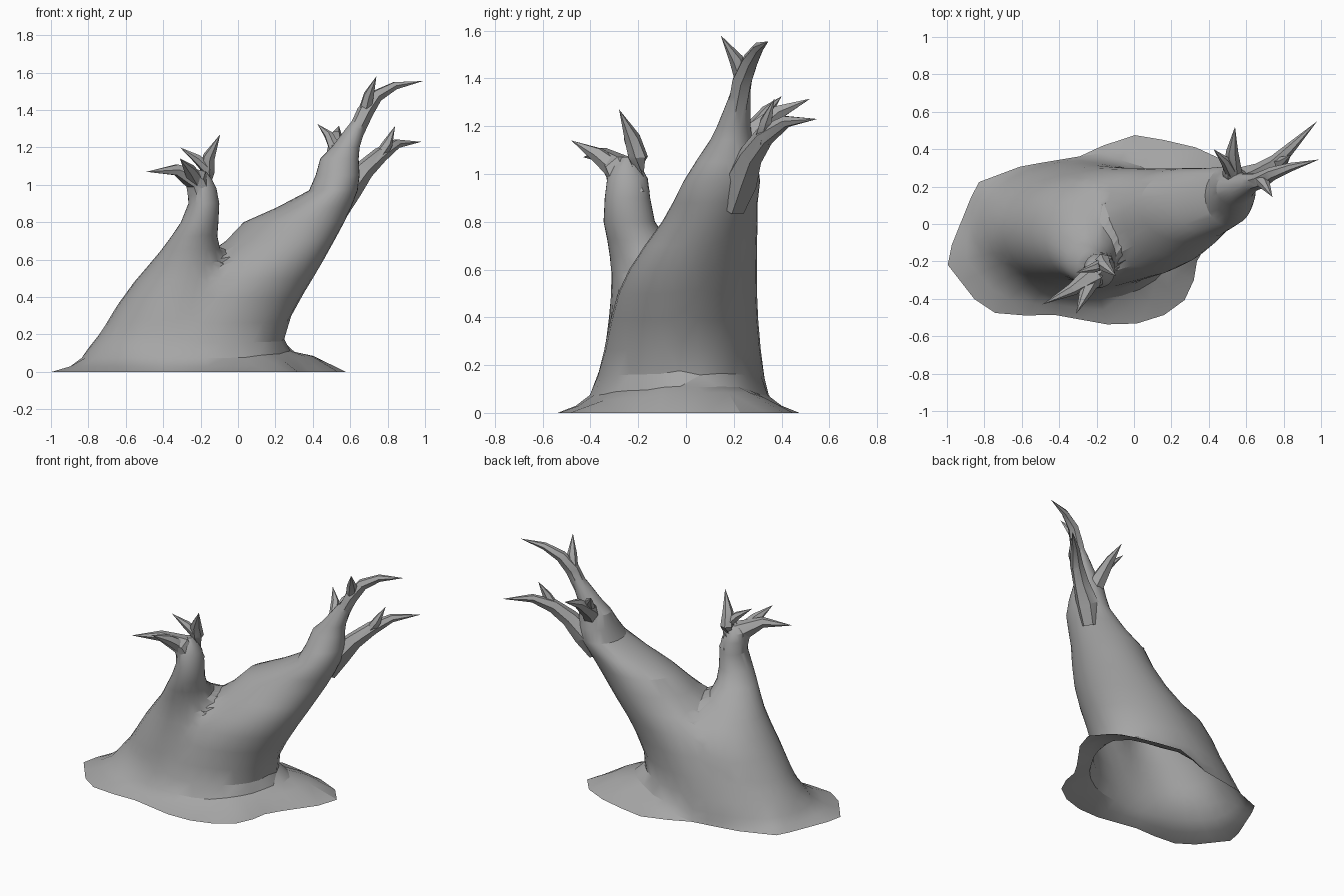
import bpy, bmesh, math
from mathutils import Vector

if "Cube" in bpy.data.objects:
    bpy.data.objects.remove(bpy.data.objects["Cube"])

SIDES = 32


def make_object(name, rings, tip=None):
    """Closed loft through rings of points, optionally ending in a sharp tip."""
    bm = bmesh.new()
    loops = [[bm.verts.new(p) for p in ring] for ring in rings]
    n = len(loops[0])
    for a, b in zip(loops, loops[1:]):
        for i in range(n):
            j = (i + 1) % n
            bm.faces.new((a[i], a[j], b[j], b[i]))
    bm.faces.new(loops[0][::-1])
    if tip is None:
        bm.faces.new(loops[-1])
    else:
        t = bm.verts.new(tip)
        for i in range(n):
            bm.faces.new((loops[-1][i], loops[-1][(i + 1) % n], t))
    bmesh.ops.recalc_face_normals(bm, faces=bm.faces)
    me = bpy.data.meshes.new(name)
    bm.to_mesh(me)
    bm.free()
    ob = bpy.data.objects.new(name, me)
    bpy.context.collection.objects.link(ob)
    return ob


def section(z, x0, x1, y0, y1):
    """Horizontal oval cross-section filling the given bounds."""
    return [Vector(((x0 + x1) / 2 + (x1 - x0) / 2 * math.cos(2 * math.pi * i / SIDES),
                    (y0 + y1) / 2 + (y1 - y0) / 2 * math.sin(2 * math.pi * i / SIDES), z))
            for i in range(SIDES)]


def twig(name, *path):
    """Tapering six-sided branch; points are x, y, z, radius, last is the tip."""
    pts = [Vector(p[:3]) for p in path]
    rings = []
    for k in range(len(pts) - 1):
        d = pts[k + 1] - pts[max(k - 1, 0)]
        q = d.to_track_quat('Z', 'Y')
        r = path[k][3]
        rings.append([pts[k] + q @ Vector((r * math.cos(i * math.pi / 3),
                                           r * math.sin(i * math.pi / 3), 0)) for i in range(6)])
    return make_object(name, rings, pts[-1])


def join(target, part):
    """Merge a part into the target as one skin."""
    mod = target.modifiers.new("join", 'BOOLEAN')
    mod.operation = 'UNION'
    mod.solver = 'EXACT'
    mod.object = part
    bpy.context.view_layer.objects.active = target
    bpy.ops.object.modifier_apply(modifier=mod.name)
    bpy.data.objects.remove(part)


# Irregular root skirt outline, seen from above
OUTLINE = [(0.58, 0.24), (0.5, 0.33), (0.37, 0.4), (0.05, 0.475), (-0.08, 0.475), (-0.24, 0.37),
           (-0.6, 0.31), (-0.84, 0.22), (-1.01, -0.2), (-0.8, -0.47), (-0.6, -0.49),
           (-0.43, -0.485), (-0.07, -0.55), (0.12, -0.51), (0.26, -0.43), (0.32, -0.3),
           (0.34, -0.18), (0.41, -0.08), (0.54, 0.1)]
CENTRE = Vector((-0.28, -0.02, 0))


def outline_at(d):
    """Where a ray from the centre crosses the outline."""
    for a, b in zip(OUTLINE, OUTLINE[1:] + OUTLINE[:1]):
        a, b = Vector(a) - CENTRE.xy, Vector(b) - CENTRE.xy
        e = b - a
        den = d.x * e.y - d.y * e.x
        if abs(den) < 1e-9:
            continue
        s = (a.x * e.y - a.y * e.x) / den
        u = (a.x * d.y - a.y * d.x) / den
        if s > 0 and -1e-6 <= u <= 1 + 1e-6:
            return CENTRE + Vector((d.x * s, d.y * s, 0))


# Root skirt, body and leaning right trunk
foot = section(0.14, -0.81, 0.23, -0.375, 0.335)
skirt = [outline_at((p - CENTRE).xy) for p in foot]
middle, inner = [], []
for a, b in zip(skirt, foot):
    lift = 0.055 * min(1, max(0, (a.x - 0.15) / 0.3))
    for ring, f, z in ((middle, 0.45, 0.03), (inner, 0.8, 0.075)):
        m = a.lerp(b, f)
        m.z = z + lift * (1 if f < 0.5 else 0.6)
        ring.append(m)
trunk_levels = [
    (0.25, -0.68, 0.255, -0.345, 0.315), (0.4, -0.56, 0.345, -0.32, 0.305),
    (0.5, -0.42, 0.405, -0.30, 0.30), (0.6, -0.18, 0.465, -0.25, 0.30),
    (0.7, -0.055, 0.52, -0.18, 0.30), (0.8, 0.03, 0.568, -0.10, 0.30),
    (0.88, 0.21, 0.605, -0.055, 0.30), (0.97, 0.38, 0.64, -0.01, 0.31),
    (1.05, 0.415, 0.65, 0.04, 0.30), (1.14, 0.44, 0.645, 0.10, 0.28),
    (1.2, 0.50, 0.65, 0.13, 0.27), (1.3, 0.575, 0.68, 0.17, 0.27),
    (1.38, 0.64, 0.71, 0.2, 0.27)]
stump = make_object("tree_stump", [skirt, middle, inner, foot] + [section(*l) for l in trunk_levels])

# Left mound rising into the short stem
mound_levels = [
    (0.16, -0.74, 0.0, -0.3, 0.25), (0.25, -0.715, 0.05, -0.345, 0.27),
    (0.4, -0.63, 0.04, -0.325, 0.26), (0.5, -0.55, 0.0, -0.314, 0.24),
    (0.58, -0.47, -0.05, -0.312, 0.18), (0.65, -0.41, -0.10, -0.318, 0.0),
    (0.72, -0.36, -0.12, -0.33, -0.10), (0.8, -0.305, -0.105, -0.345, -0.13),
    (0.9, -0.265, -0.10, -0.34, -0.15), (0.98, -0.27, -0.115, -0.33, -0.16),
    (1.03, -0.26, -0.14, -0.31, -0.185), (1.07, -0.22, -0.17, -0.27, -0.22)]
join(stump, make_object("left_stem", [section(*l) for l in mound_levels]))

# Soften the seam where the mound meets the trunk
bm = bmesh.new()
bm.from_mesh(stump.data)
bmesh.ops.remove_doubles(bm, verts=bm.verts, dist=0.012)
bmesh.ops.triangulate(bm, faces=[f for f in bm.faces if f.calc_center_median().z > 0.01])
for k in range(3):
    bmesh.ops.smooth_vert(bm, verts=[v for v in bm.verts if 0.1 < v.co.z < 0.78], factor=0.4,
                          use_axis_x=True, use_axis_y=True, use_axis_z=True)
bm.to_mesh(stump.data)
bm.free()

# Twigs on the left stem
twigs = [
    twig("left_twig_a", (-0.195, -0.245, 0.92, 0.075), (-0.225, -0.285, 1.03, 0.065),
         (-0.33, -0.35, 1.08, 0.033), (-0.49, -0.43, 1.07)),
    twig("left_twig_b", (-0.21, -0.27, 1.0, 0.05), (-0.26, -0.37, 1.08, 0.034), (-0.31, -0.48, 1.14)),
    twig("left_twig_c", (-0.17, -0.21, 0.93, 0.06), (-0.165, -0.2, 1.07, 0.042),
         (-0.155, -0.225, 1.15, 0.034), (-0.095, -0.28, 1.27)),
    twig("left_twig_d", (-0.16, -0.21, 1.08, 0.032), (-0.22, -0.235, 1.14, 0.025), (-0.31, -0.26, 1.2))]

# Twigs on the right trunk
twigs += [
    twig("top_twig_a", (0.62, 0.215, 1.26, 0.045), (0.68, 0.235, 1.39, 0.045),
         (0.74, 0.27, 1.475, 0.036), (0.84, 0.305, 1.53, 0.023), (0.99, 0.345, 1.555)),
    twig("top_twig_b", (0.675, 0.24, 1.39, 0.035), (0.70, 0.21, 1.48, 0.03), (0.74, 0.145, 1.58)),
    twig("right_twig_a", (0.53, 0.19, 0.86, 0.06), (0.59, 0.235, 0.98, 0.075),
         (0.675, 0.275, 1.08, 0.054), (0.76, 0.33, 1.16, 0.043), (0.85, 0.42, 1.22, 0.026),
         (0.98, 0.55, 1.23)),
    twig("right_twig_b", (0.75, 0.32, 1.14, 0.035), (0.8, 0.335, 1.22, 0.028), (0.84, 0.37, 1.315)),
    twig("back_twig_a", (0.54, 0.2, 1.06, 0.06), (0.525, 0.28, 1.17, 0.052),
         (0.525, 0.39, 1.26, 0.032), (0.54, 0.52, 1.315)),
    twig("back_twig_b", (0.52, 0.28, 1.19, 0.035), (0.485, 0.34, 1.265, 0.025), (0.425, 0.40, 1.325))]
for t in twigs:
    join(stump, t)

# Open the hollow underside
bm = bmesh.new()
bm.from_mesh(stump.data)
under = [f for f in bm.faces if all(v.co.z < 1e-4 for v in f.verts)]
bmesh.ops.delete(bm, geom=under, context='FACES')
bm.to_mesh(stump.data)
bm.free()

# Dark grey bark, softly shaded
bark = bpy.data.materials.new("bark")
bark.diffuse_color = (0.38, 0.38, 0.38, 1)
bark.use_nodes = True
bark.node_tree.nodes["Principled BSDF"].inputs["Base Color"].default_value = bark.diffuse_color
stump.data.materials.clear()
stump.data.materials.append(bark)
for f in stump.data.polygons:
    f.material_index = 0
stump.select_set(True)
bpy.context.view_layer.objects.active = stump
bpy.ops.object.shade_smooth_by_angle(angle=math.radians(25))
